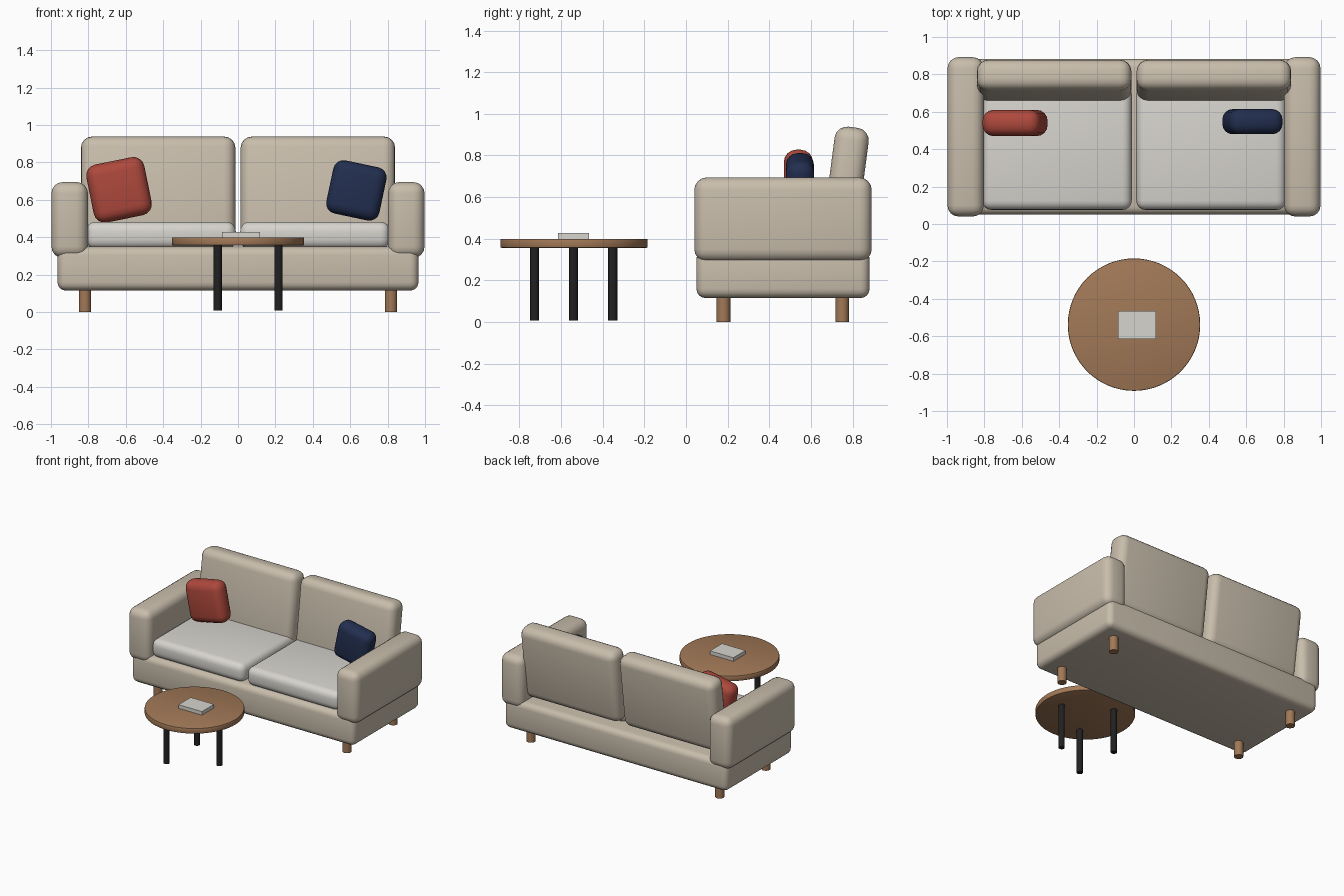
import bpy
from math import radians, cos, sin, tau

if "Cube" in bpy.data.objects:
    bpy.data.objects.remove(bpy.data.objects["Cube"])


def material(name, rgb):
    m = bpy.data.materials.new(name)
    m.diffuse_color = (*rgb, 1)
    m.use_nodes = True
    m.node_tree.nodes["Principled BSDF"].inputs["Base Color"].default_value = m.diffuse_color
    return m


FABRIC = material("beige_fabric", (0.58, 0.51, 0.41))
LIGHT = material("light_fabric", (0.68, 0.66, 0.62))
RED = material("red_fabric", (0.42, 0.065, 0.045))
NAVY = material("navy_fabric", (0.016, 0.028, 0.08))
WOOD = material("wood", (0.36, 0.19, 0.095))
BLACK = material("black_metal", (0.015, 0.015, 0.015))


def finish(ob, name, mat, bevel, segments):
    ob.name = name
    ob.data.materials.append(mat)
    if bevel:
        mod = ob.modifiers.new("rounding", 'BEVEL')
        mod.width = bevel
        mod.segments = segments
        mod.limit_method = 'ANGLE'
        mod.angle_limit = radians(40)
        bpy.ops.object.modifier_apply(modifier=mod.name)
    bpy.ops.object.shade_smooth_by_angle(angle=radians(35))
    return ob


def box(name, centre, size, mat, bevel=0, rot=(0, 0, 0)):
    bpy.ops.mesh.primitive_cube_add(size=1, location=centre)
    ob = bpy.context.object
    ob.scale = size
    bpy.ops.object.transform_apply(location=False, rotation=False, scale=True)
    ob.rotation_euler = [radians(a) for a in rot]
    return finish(ob, name, mat, bevel, 4)


def rod(name, x, y, z0, z1, r, mat, sides=24, bevel=0):
    bpy.ops.mesh.primitive_cylinder_add(vertices=sides, radius=r, depth=z1 - z0,
                                        location=(x, y, (z0 + z1) / 2))
    return finish(bpy.context.object, name, mat, bevel, 2)


# Sofa base
box("sofa_base", (0, 0.466, 0.232), (1.93, 0.832, 0.235), FABRIC, 0.045)

# Mirrored sofa parts
for s, side in ((-1, "left"), (1, "right")):
    box(f"{side}_arm", (s * 0.9, 0.466, 0.492), (0.195, 0.852, 0.405), FABRIC, 0.06)
    box(f"{side}_seat_cushion", (s * 0.412, 0.41, 0.41), (0.8, 0.67, 0.145), LIGHT, 0.05)
    box(f"{side}_back_cushion", (s * 0.427, 0.766, 0.65), (0.826, 0.165, 0.575),
        FABRIC, 0.06, (-7.5, 0, 0))
    for y, place in ((0.18, "front"), (0.75, "back")):
        rod(f"{side}_{place}_sofa_leg", s * 0.818, y, 0, 0.14, 0.033, WOOD)

# Throw pillows leaning towards the arms
box("red_pillow", (-0.636, 0.54, 0.653), (0.316, 0.14, 0.316), RED, 0.06, (0, -11.5, 0))
box("navy_pillow", (0.633, 0.547, 0.65), (0.29, 0.134, 0.29), NAVY, 0.055, (0, 12, 0))

# Round coffee table
rod("table_top", 0, -0.538, 0.356, 0.399, 0.354, WOOD, 64, 0.006)
for i in range(3):
    a = tau * i / 3
    rod(f"table_leg_{i + 1}", 0.217 * cos(a), -0.54 + 0.217 * sin(a), 0.008, 0.36,
        0.022, BLACK, 20)

# Book on the table
box("book", (0.017, -0.54, 0.413), (0.203, 0.15, 0.028), LIGHT)
